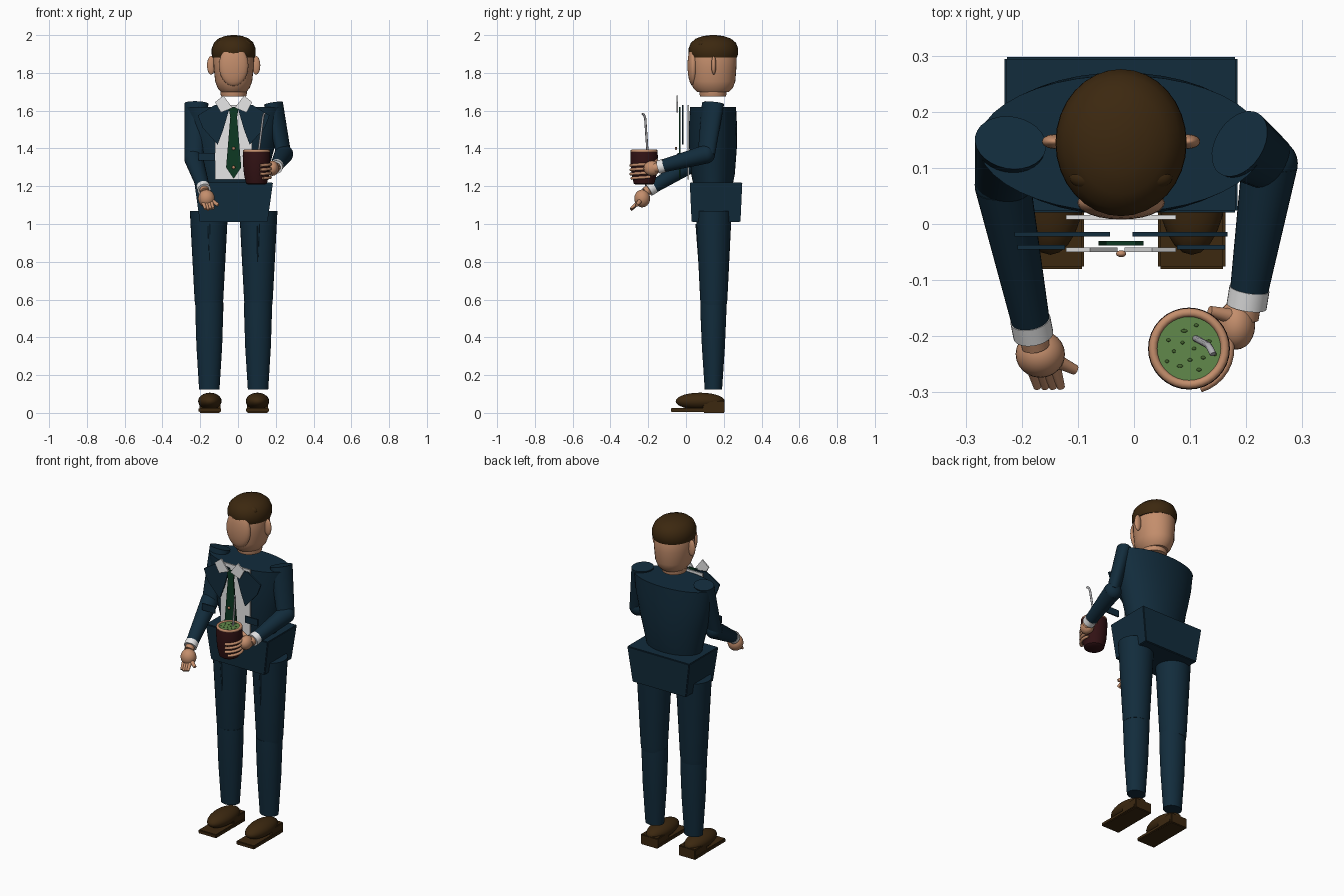
import bpy, bmesh, math, random
from mathutils import Vector, Matrix

if "Cube" in bpy.data.objects:
    bpy.data.objects.remove(bpy.data.objects["Cube"])

CX, CY = -0.023, 0.143   # body axis
made = []


def material(name, *rgb):
    m = bpy.data.materials.new(name)
    m.use_nodes = True
    m.diffuse_color = (*rgb, 1)
    bsdf = m.node_tree.nodes["Principled BSDF"]
    bsdf.inputs["Base Color"].default_value = (*rgb, 1)
    bsdf.inputs["Roughness"].default_value = 0.7
    return m


navy = material("navy cloth", 0.006, 0.025, 0.045)
skin = material("skin", 0.55, 0.27, 0.15)
brown = material("dark brown", 0.045, 0.021, 0.005)
white = material("white cotton", 0.8, 0.8, 0.8)
green = material("tie green", 0.004, 0.04, 0.016)
maroon = material("dark gourd", 0.032, 0.006, 0.007)
tea = material("tea green", 0.12, 0.25, 0.07)
leaf = material("leaf green", 0.06, 0.13, 0.03)
silver = material("silver", 0.42, 0.42, 0.44)


def finish(bm, name, mat):
    bmesh.ops.recalc_face_normals(bm, faces=bm.faces)
    me = bpy.data.meshes.new(name)
    bm.to_mesh(me)
    bm.free()
    ob = bpy.data.objects.new(name, me)
    me.materials.append(mat)
    bpy.context.collection.objects.link(ob)
    made.append(ob)
    return ob


def loft(name, mat, x, y, rings, n=32):
    """Stack of ellipses (z, rx, ry) around a vertical axis, capped."""
    bm = bmesh.new()
    loops = [[bm.verts.new((x + rx * math.cos(math.tau * i / n),
                            y + ry * math.sin(math.tau * i / n), z)) for i in range(n)]
             for z, rx, ry in rings]
    for a, b in zip(loops, loops[1:]):
        for i in range(n):
            j = (i + 1) % n
            bm.faces.new((a[i], a[j], b[j], b[i]))
    bm.faces.new(loops[0])
    bm.faces.new(loops[-1])
    return finish(bm, name, mat)


def ball(name, mat, loc, size):
    bm = bmesh.new()
    bmesh.ops.create_uvsphere(bm, u_segments=24, v_segments=14, radius=1)
    bm.transform(Matrix.Translation(loc) @ Matrix.Diagonal((*size, 1)))
    return finish(bm, name, mat)


def tube(name, mat, a, b, ra, rb, flat=1.0):
    """Tapered cylinder from a to b, optionally flattened in depth."""
    a, b = Vector(a), Vector(b)
    d = b - a
    bm = bmesh.new()
    bmesh.ops.create_cone(bm, cap_ends=True, segments=28, radius1=ra, radius2=rb, depth=d.length)
    turn = d.to_track_quat('Z', 'Y').to_matrix().to_4x4()
    bm.transform(Matrix.Translation((a + b) / 2) @ turn @ Matrix.Diagonal((1, flat, 1, 1)))
    return finish(bm, name, mat)


def box(name, mat, lo, hi, taper=1.0, bevel=0.004):
    """Box between two corners, its underside narrowed by taper."""
    bm = bmesh.new()
    bmesh.ops.create_cube(bm, size=1)
    for v in bm.verts:
        if v.co.z < 0:
            v.co.x *= taper
            v.co.y *= (1 + taper) / 2
    lo, hi = Vector(lo), Vector(hi)
    bm.transform(Matrix.Translation((lo + hi) / 2) @ Matrix.Diagonal((*(hi - lo), 1)))
    bmesh.ops.bevel(bm, geom=bm.edges[:], offset=bevel, segments=2, affect='EDGES')
    return finish(bm, name, mat)


def plate(name, mat, y, pts, side=1, thick=0.008):
    """Thin upright panel; pts are (offset from body axis, z)."""
    bm = bmesh.new()
    f = bm.faces.new([bm.verts.new((CX + side * x, y, z)) for x, z in pts])
    out = bmesh.ops.extrude_face_region(bm, geom=[f])
    for v in out["geom"]:
        if isinstance(v, bmesh.types.BMVert):
            v.co.y += thick
    return finish(bm, name, mat)


def wire(name, mat, pts, r):
    cu = bpy.data.curves.new(name, 'CURVE')
    cu.dimensions = '3D'
    cu.bevel_depth, cu.bevel_resolution, cu.use_fill_caps = r, 3, True
    sp = cu.splines.new('POLY')
    sp.points.add(len(pts) - 1)
    for p, co in zip(sp.points, pts):
        p.co = (*co, 1)
    cu.materials.append(mat)
    ob = bpy.data.objects.new(name, cu)
    bpy.context.collection.objects.link(ob)


# Head, face, neck, ears
loft("head", skin, CX, CY, [(1.70, .068, .085), (1.72, .085, .105), (1.755, .098, .118),
                            (1.83, .106, .124), (1.90, .108, .125), (1.95, .09, .10)])
ball("face", skin, (CX, 0.038, 1.838), (.078, .03, .108))
loft("neck", skin, CX, CY, [(1.675, .066, .068), (1.69, .07, .072), (1.75, .066, .068)])

# Hair cap with a fringe of small locks
loft("hair", brown, CX, 0.145, [(1.882, .112, .124), (1.90, .117, .131), (1.93, .116, .131),
                                (1.96, .104, .119), (1.982, .08, .092), (1.995, .046, .054),
                                (2.0, .012, .014)])
for dx, y in ((-.055, .083), (0, .073), (.055, .083)):
    ball("fringe_lock", brown, (CX + dx, y, 1.953), (.037, .022, .023))

# Torso and hips
loft("torso", navy, CX, CY, [(1.19, .165, .10), (1.26, .178, .115), (1.40, .215, .126),
                             (1.52, .242, .127), (1.62, .255, .122)], 40)
box("hips", navy, (CX - .208, .02, 1.01), (CX + .208, .298, 1.22), .86)

# Shirt, tie and buttons
plate("shirt_front", white, .008, [(-.098, 1.235), (.098, 1.235), (.098, 1.63), (-.098, 1.63)])
plate("tie", green, -.038, [(-.027, 1.62), (.027, 1.62), (.018, 1.565), (.04, 1.30),
                            (0, 1.24), (-.04, 1.30), (-.018, 1.565)])
for z in (1.30, 1.40):
    ball("button", skin, (CX, -.053, z), (.009, .006, .009))

for s, tag in ((1, "left"), (-1, "right")):
    ball(tag + "_ear", skin, (CX + s * .119, .147, 1.84), (.022, .013, .049))

    # Collar, lapels and pocket flaps
    plate(tag + "_collar", white, -.05,
          [(.006, 1.615), (.055, 1.68), (.098, 1.645), (.068, 1.59)], s)
    plate(tag + "_lapel", navy, -.022,
          [(.02, 1.62), (.10, 1.63), (.19, 1.575), (.165, 1.51), (.085, 1.42), (.055, 1.50)], s)
    plate(tag + "_pocket_flap", navy, -.045,
          [(.10, 1.335), (.185, 1.335), (.185, 1.375), (.10, 1.375)], s)

    # Trouser legs
    loft(tag + "_thigh", navy, CX + s * .131, CY + .004,
         [(.57, .073, .068), (.60, .076, .072), (1.07, .101, .095)])
    loft(tag + "_shin", navy, CX + s * .129, CY + .002,
         [(.125, .054, .046), (.35, .068, .061), (.54, .074, .069), (.585, .074, .069)])
    tube(tag + "_trouser_crease", navy, (CX + s * .131, .056, 1.0),
         (CX + s * .127, .069, .80), .006, .004)

    # Shoes
    x = CX + s * .126
    ball(tag + "_shoe", brown, (x, .075, .062), (.062, .13, .045))
    box(tag + "_sole", brown, (x - .06, -.08, .004), (x + .06, .2, .026))
    box(tag + "_heel", brown, (x - .056, .09, 0), (x + .056, .205, .062))

# Arms: shoulder, elbow, wrist
ARMS = {
    "left": ((.188, .143, 1.638), (.242, .108, 1.37), (.205, -.12, 1.308)),
    "right": ((-.22, .145, 1.638), (-.234, .07, 1.345), (-.184, -.175, 1.195)),
}
for tag, (sh, el, wr) in ARMS.items():
    tube(tag + "_upper_arm", navy, sh, el, .064, .05, .68 if tag == "left" else .75)
    ball(tag + "_elbow", navy, el, (.05, .046, .05))
    tube(tag + "_forearm", navy, el, wr, .05, .034)
    along = (Vector(wr) - Vector(el)).normalized()
    tube(tag + "_cuff", white, Vector(wr) - along * .005, Vector(wr) + along * .028, .036, .036)
    tube(tag + "_wrist", skin, wr, Vector(wr) + along * .05, .025, .025)

# Free hand with fingers and thumb
ball("right_palm", skin, (-.167, -.232, 1.135), (.044, .042, .047))
for i in range(4):
    x = -.184 + i * .014
    tube("right_finger", skin, (x, -.25, 1.115), (x + .012, -.291, 1.075 + abs(i - 1) * .004),
         .011, .007)
tube("right_thumb", skin, (-.15, -.238, 1.13), (-.105, -.26, 1.10), .014, .009)

# Drinking gourd with rim, tea and metal straw
GX, GY = .098, -.222
loft("gourd", maroon, GX, GY, [(1.208, .045, .045), (1.215, .055, .055), (1.26, .066, .066),
                               (1.31, .071, .071), (1.36, .073, .073), (1.382, .071, .071)])
bm = bmesh.new()
N, M = 36, 10
ring = [[bm.verts.new(((.064 + .008 * math.cos(v)) * math.cos(u) + GX,
                       (.064 + .008 * math.cos(v)) * math.sin(u) + GY,
                       1.386 + .008 * math.sin(v)))
         for v in (math.tau * j / M for j in range(M))]
        for u in (math.tau * i / N for i in range(N))]
for i in range(N):
    for j in range(M):
        a, b = ring[i], ring[(i + 1) % N]
        bm.faces.new((a[j], b[j], b[(j + 1) % M], a[(j + 1) % M]))
finish(bm, "gourd_rim", skin)
loft("tea_surface", tea, GX, GY, [(1.38, .06, .06), (1.388, .06, .06)])
random.seed(4)
for i in range(14):
    ang, r = i * 2.4, .048 * math.sqrt((i + .5) / 14)
    ball("tea_leaf", leaf, (GX + r * math.cos(ang), GY + r * math.sin(ang), 1.389),
         (random.uniform(.003, .006), .003, .002))
wire("straw", silver, [(GX + .01, -.203, 1.37), (.132, -.216, 1.56), (.136, -.222, 1.578),
                       (.141, -.232, 1.584)], .006)

# Gripping hand
ball("left_palm", skin, (.182, -.18, 1.295), (.034, .044, .04))
for i in range(4):
    z = 1.318 - i * .023
    arc = [math.radians(25 - k * 11) for k in range(10 - (i == 3))]
    wire("left_finger", skin, [(GX + .073 * math.cos(a), GY + .073 * math.sin(a), z - .008 * k / 9)
                               for k, a in enumerate(arc)], .008)
tube("left_thumb", skin, (.175, -.165, 1.315), (.135, -.155, 1.335), .014, .009)

# Smooth shading with sharp edges kept
bpy.ops.object.select_all(action='DESELECT')
for ob in made:
    ob.select_set(True)
bpy.context.view_layer.objects.active = made[0]
bpy.ops.object.shade_smooth_by_angle(angle=math.radians(40))
